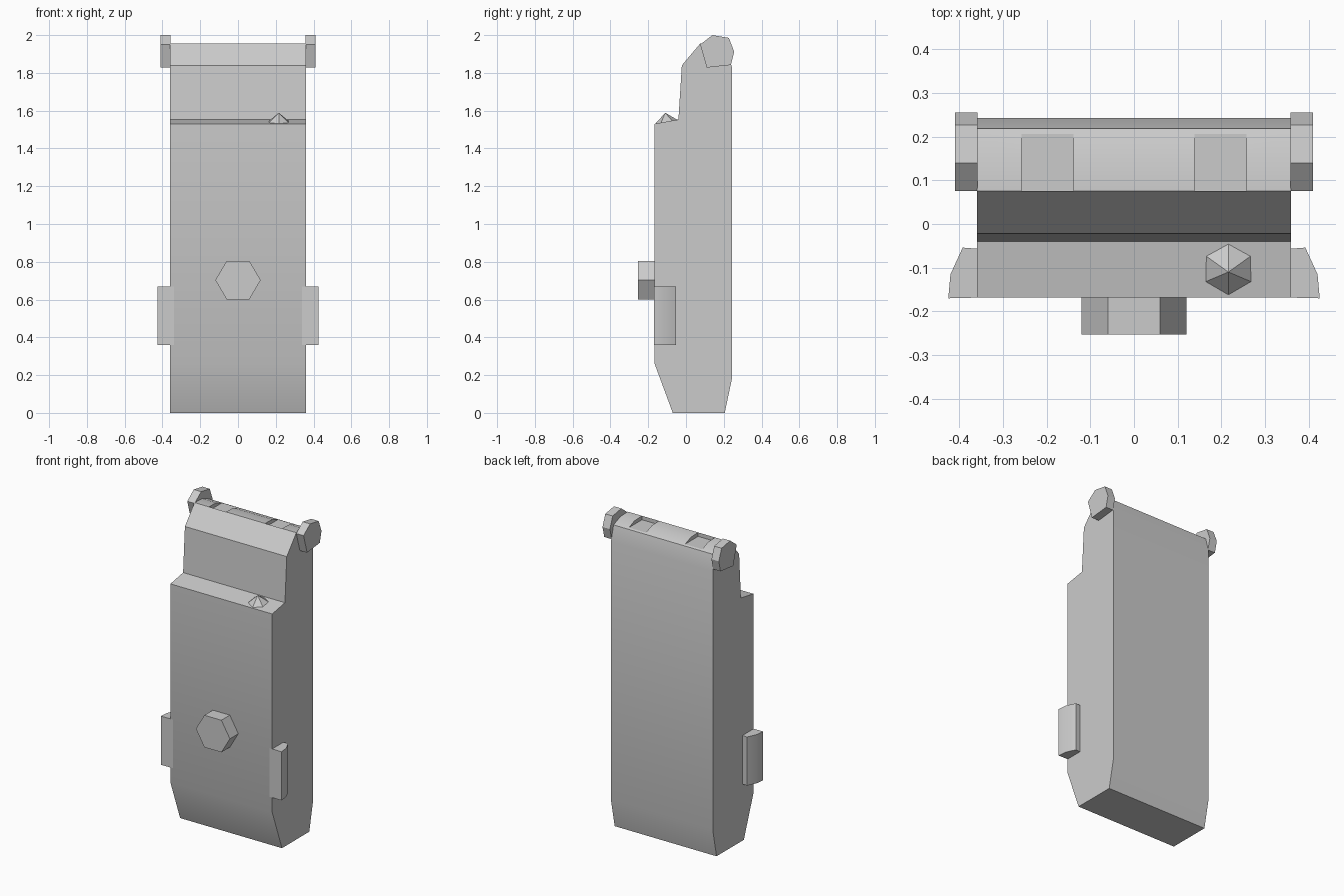
import bpy, bmesh
from math import radians, cos, sin, pi

if "Cube" in bpy.data.objects:
    bpy.data.objects.remove(bpy.data.objects["Cube"])


def prism(name, points, place, a, b):
    """Extrude a 2D outline between depths a and b; place maps (u, v, d) to xyz."""
    bm = bmesh.new()
    low = [bm.verts.new(place(u, v, a)) for u, v in points]
    high = [bm.verts.new(place(u, v, b)) for u, v in points]
    n = len(points)
    bm.faces.new(low)
    bm.faces.new(high[::-1])
    for i in range(n):
        j = (i + 1) % n
        bm.faces.new((low[i], high[i], high[j], low[j]))
    bmesh.ops.recalc_face_normals(bm, faces=bm.faces)
    mesh = bpy.data.meshes.new(name)
    bm.to_mesh(mesh)
    bm.free()
    obj = bpy.data.objects.new(name, mesh)
    bpy.context.collection.objects.link(obj)
    return obj


def along_x(u, v, d):
    return (d, u, v)


def along_y(u, v, d):
    return (u, d, v)


def along_z(u, v, d):
    return (u, v, d)


def mirror_x(obj):
    obj.modifiers.new("Mirror", 'MIRROR')


# Main casing: side outline extruded across the width
side = [(-0.07, 0), (0.205, 0), (0.243, 0.18), (0.243, 1.83), (0.218, 1.925),
        (0.15, 1.952), (0.075, 1.955), (-0.022, 1.84), (-0.04, 1.553),
        (-0.168, 1.53), (-0.168, 0.265)]
body = prism("casing", side, along_x, -0.359, 0.359)

# Two shallow flat notches in the top edge
notch = prism("notch_cutter", [(0.075, 1.93), (0.212, 1.93), (0.212, 2.05), (0.075, 2.05)],
              along_x, 0.138, 0.258)
mirror_x(notch)
notch.hide_render = True
notch.hide_viewport = True
cut = body.modifiers.new("Notches", 'BOOLEAN')
cut.object = notch
cut.solver = 'EXACT'

# Hinge ears at the top corners
ear = [(0.075, 1.95), (0.11, 1.828), (0.238, 1.842), (0.255, 1.912),
       (0.227, 1.985), (0.14, 2.0)]
mirror_x(prism("hinge_ear", ear, along_x, 0.358, 0.41))

# Grip tabs low on both sides
tab = [(0.34, -0.168), (0.425, -0.17), (0.42, -0.115), (0.392, -0.054), (0.34, -0.058)]
mirror_x(prism("side_tab", tab, along_z, 0.36, 0.67))

# Six-sided button on the front
ring = [(0.12 * cos(i * pi / 3), 0.703 + 0.118 * sin(i * pi / 3)) for i in range(6)]
prism("front_button", ring, along_y, -0.253, -0.15)

# Small pointed stud on the ledge
bpy.ops.mesh.primitive_cone_add(vertices=6, radius1=0.062, radius2=0, depth=0.05,
                                location=(0.216, -0.106, 1.564),
                                rotation=(radians(9), 0, 0))
bpy.context.object.name = "ledge_stud"

# Smooth the curved top and tabs, keeping hard edges
for name, angle in (("casing", 30), ("side_tab", 40)):
    bpy.ops.object.select_all(action='DESELECT')
    obj = bpy.data.objects[name]
    obj.select_set(True)
    bpy.context.view_layer.objects.active = obj
    bpy.ops.object.shade_smooth_by_angle(angle=radians(angle))
